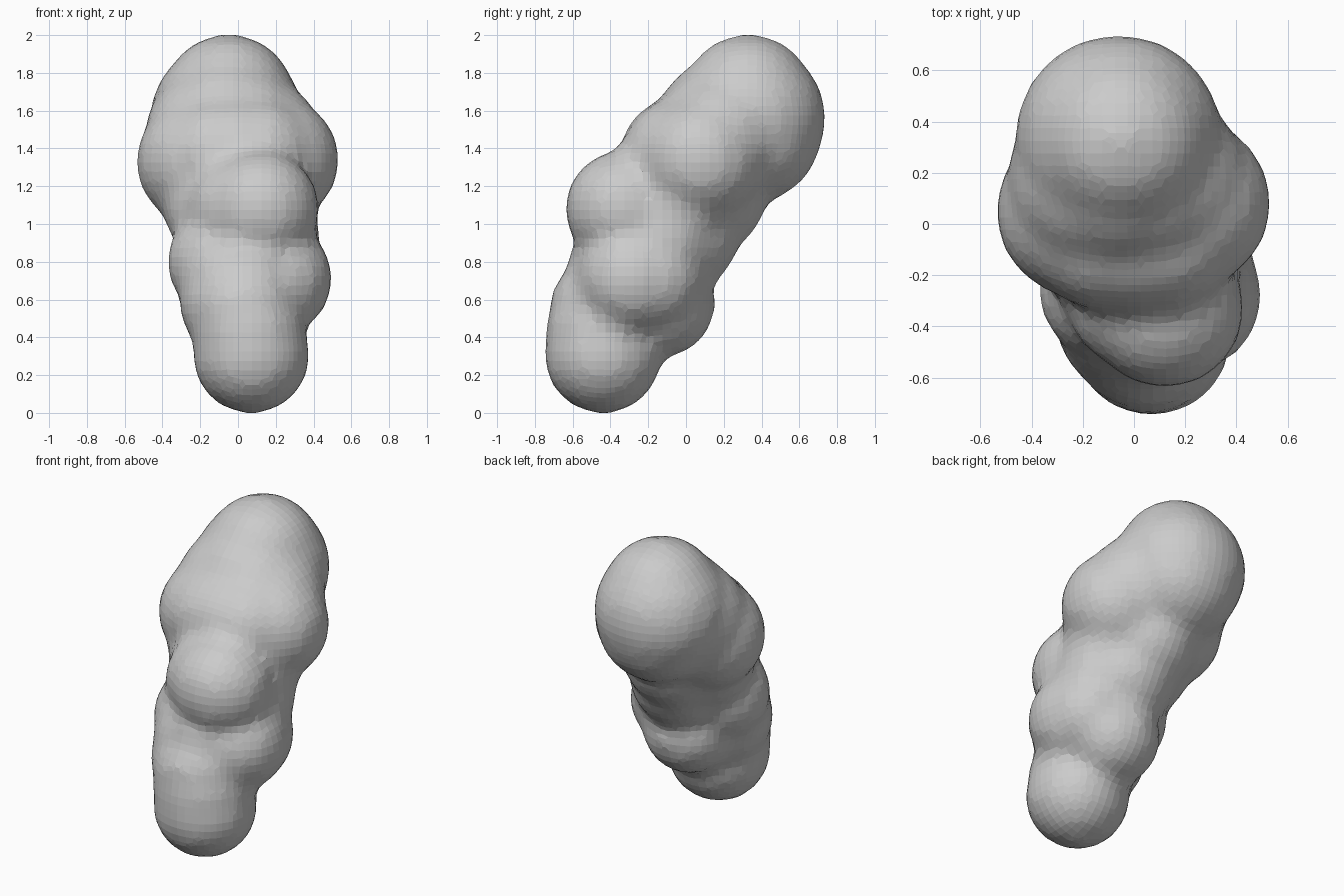
import bpy, bmesh
from mathutils import Matrix

# Overlapping lobes: x, y, z, radius
lobes = [
    (-0.05, 0.33, 1.65, 0.355),  # top
    (-0.06, 0.335, 1.56, 0.405),
    (-0.05, 0.34, 1.49, 0.38),
    (-0.06, 0.20, 1.52, 0.36),
    (0.03, 0.17, 1.49, 0.34),
    (-0.14, 0.18, 1.47, 0.355),  # upper left
    (-0.20, 0.05, 1.33, 0.34),
    (0.11, 0.18, 1.45, 0.33),    # upper right
    (0.20, 0.08, 1.34, 0.335),
    (0.00, -0.04, 1.36, 0.31),   # upper front
    (-0.11, -0.03, 1.36, 0.31),
    (0.11, -0.03, 1.36, 0.31),
    (0.00, 0.12, 1.15, 0.305),   # waist
    (0.05, -0.02, 0.95, 0.305),
    (-0.10, -0.06, 1.10, 0.30),
    (0.13, -0.06, 1.08, 0.30),
    (0.14, -0.12, 0.93, 0.295),
    (0.12, -0.33, 1.08, 0.31),   # front bump
    (0.02, -0.28, 1.07, 0.29),
    (-0.08, -0.25, 0.80, 0.295), # middle left
    (-0.02, -0.33, 0.69, 0.30),
    (0.05, -0.33, 0.75, 0.30),   # middle front
    (0.20, -0.28, 0.71, 0.30),   # middle right
    (0.18, -0.19, 0.71, 0.295),
    (0.06, -0.13, 0.58, 0.285),  # lower back
    (0.04, -0.43, 0.54, 0.295),  # lower front
    (-0.01, -0.37, 0.58, 0.30),
    (0.06, -0.44, 0.42, 0.305),
    (0.07, -0.44, 0.306, 0.31),  # foot
]

bm = bmesh.new()
for x, y, z, r in lobes:
    bmesh.ops.create_icosphere(bm, subdivisions=4, radius=r,
                               matrix=Matrix.Translation((x, y, z)))
mesh = bpy.data.meshes.new("lumpy_body")
bm.to_mesh(mesh)
bm.free()
body = bpy.data.objects.new("lumpy_body", mesh)
bpy.context.collection.objects.link(body)

# Fuse the lobes into one skin and soften the creases
fuse = body.modifiers.new("fuse", 'REMESH')
fuse.mode = 'VOXEL'
fuse.voxel_size = 0.05
soften = body.modifiers.new("soften", 'SMOOTH')
soften.factor = 0.5
soften.iterations = 4
